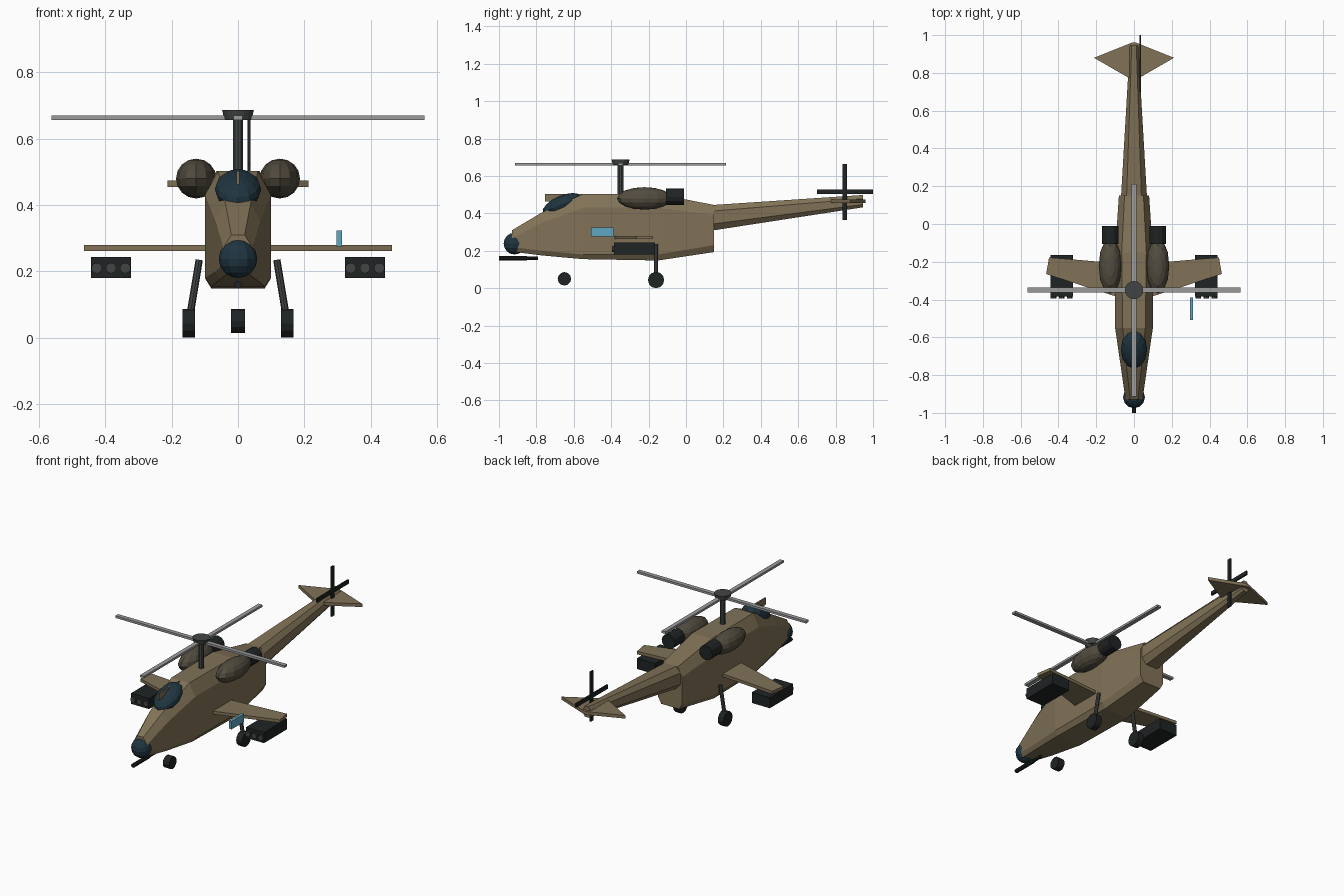
import bpy, bmesh
from math import radians, pi
from mathutils import Vector, Matrix

if "Cube" in bpy.data.objects:
    bpy.data.objects.remove(bpy.data.objects["Cube"])


def material(name, rgb):
    m = bpy.data.materials.new(name)
    m.diffuse_color = (*rgb, 1)
    m.use_nodes = True
    m.node_tree.nodes["Principled BSDF"].inputs["Base Color"].default_value = m.diffuse_color
    return m


TAN = material("tan_paint", (0.22, 0.17, 0.095))
ENGINE = material("engine_paint", (0.085, 0.073, 0.05))
DARK = material("dark_metal", (0.014, 0.017, 0.017))
GLASS = material("glass", (0.014, 0.036, 0.052))
STEEL = material("steel", (0.055, 0.06, 0.06))
BLADE = material("blade_grey", (0.33, 0.33, 0.33))
BLUE = material("blue_panel", (0.12, 0.38, 0.55))


def finish(name, bm, mat, matrix=Matrix()):
    bm.transform(matrix)
    bmesh.ops.recalc_face_normals(bm, faces=bm.faces)
    me = bpy.data.meshes.new(name)
    bm.to_mesh(me)
    bm.free()
    me.materials.append(mat)
    ob = bpy.data.objects.new(name, me)
    bpy.context.collection.objects.link(ob)
    return ob


def box(name, lo, hi, mat):
    lo, hi = Vector(lo), Vector(hi)
    bm = bmesh.new()
    bmesh.ops.create_cube(bm, size=1)
    return finish(name, bm, mat, Matrix.Translation((lo + hi) / 2) @ Matrix.Diagonal((*(hi - lo), 1)))


def rod(name, a, b, r, mat, n=10, r2=None):
    a, b = Vector(a), Vector(b)
    bm = bmesh.new()
    bmesh.ops.create_cone(bm, cap_ends=True, segments=n, radius1=r,
                          radius2=r if r2 is None else r2, depth=(b - a).length)
    rot = (b - a).to_track_quat('Z', 'Y').to_matrix().to_4x4()
    return finish(name, bm, mat, Matrix.Translation((a + b) / 2) @ rot)


def ball(name, c, radii, mat, tilt=0, n=12, rings=8):
    bm = bmesh.new()
    bmesh.ops.create_uvsphere(bm, u_segments=n, v_segments=rings, radius=1)
    return finish(name, bm, mat, Matrix.Translation(c) @ Matrix.Rotation(tilt, 4, 'X')
                  @ Matrix.Diagonal((*radii, 1)))


def loft(name, sections, mat):
    """Octagonal sections: y, bottom, lower edge, shoulder, top, widths bottom/middle/top."""
    bm = bmesh.new()
    rings = []
    for y, zb, zl, zs, zt, wb, w, wt in sections:
        half = [(wb, zb), (w, zl), (w, zs), (wt, zt)]
        pts = half + [(-x, z) for x, z in reversed(half)]
        rings.append([bm.verts.new((x, y, z)) for x, z in pts])
    for p, q in zip(rings, rings[1:]):
        for i in range(8):
            j = (i + 1) % 8
            bm.faces.new((p[i], p[j], q[j], q[i]))
    bm.faces.new(rings[0])
    bm.faces.new(rings[-1])
    return finish(name, bm, mat)


def plate(name, outline, z0, z1, mat):
    bm = bmesh.new()
    face = bm.faces.new([bm.verts.new((x, y, z0)) for x, y in outline])
    ext = bmesh.ops.extrude_face_region(bm, geom=[face])
    for v in ext["geom"]:
        if isinstance(v, bmesh.types.BMVert):
            v.co.z = z1
    return finish(name, bm, mat)


# Fuselage and tail boom
loft("fuselage", [
    (-0.93, 0.195, 0.22, 0.27, 0.31, 0.03, 0.045, 0.02),
    (-0.77, 0.175, 0.20, 0.35, 0.405, 0.055, 0.068, 0.038),
    (-0.55, 0.155, 0.18, 0.43, 0.503, 0.08, 0.1, 0.06),
    (-0.15, 0.148, 0.18, 0.43, 0.503, 0.08, 0.1, 0.065),
    (0.15, 0.193, 0.23, 0.39, 0.445, 0.06, 0.08, 0.05)], TAN)
loft("tail_boom", [
    (0.12, 0.305, 0.34, 0.41, 0.443, 0.04, 0.07, 0.04),
    (0.945, 0.432, 0.447, 0.478, 0.498, 0.012, 0.022, 0.012)], TAN)
plate("tail_stabilizer", [(-0.03, 0.775), (0.03, 0.775), (0.212, 0.88), (0.012, 0.96),
                          (-0.012, 0.96), (-0.212, 0.88)], 0.455, 0.474, TAN)

# Canopy, its thin fin, nose sensor and gun
ball("canopy", (0, -0.665, 0.448), (0.07, 0.11, 0.045), GLASS, radians(24))
box("canopy_fin", (-0.004, -0.755, 0.462), (0.004, -0.54, 0.503), TAN)
ball("nose_sensor", (0, -0.917, 0.238), (0.058, 0.058, 0.058), GLASS)
rod("gun_barrel", (0, -1, 0.16), (0, -0.85, 0.16), 0.012, DARK)
rod("gun_mount", (0, -0.86, 0.16), (0, -0.79, 0.16), 0.009, DARK)

# Parts on both sides
for side, s in (("left", -1), ("right", 1)):
    ball(side + "_engine", (0.126 * s, -0.222, 0.48), (0.061, 0.147, 0.06), ENGINE)
    rod(side + "_exhaust", (0.125 * s, -0.107, 0.488), (0.125 * s, -0.01, 0.488), 0.044, DARK, 12)
    plate(side + "_wing", [(0.06 * s, -0.395), (0.465 * s, -0.265), (0.45 * s, -0.177),
                           (0.06 * s, -0.21)], 0.262, 0.28, TAN)
    # Rocket pod with three tubes
    x0, x1 = sorted((0.323 * s, 0.443 * s))
    box(side + "_pod", (x0, -0.385, 0.18), (x1, -0.165, 0.244), DARK)
    for k in range(3):
        x = (0.34 + 0.043 * k) * s
        rod(f"{side}_tube_{k + 1}", (x, -0.395, 0.21), (x, -0.36, 0.21), 0.016, STEEL)
    # Main landing gear
    rod(side + "_gear_leg", (0.117 * s, -0.16, 0.235), (0.146 * s, -0.16, 0.06), 0.011, STEEL, 8)
    rod(side + "_wheel", (0.13 * s, -0.16, 0.0435), (0.168 * s, -0.16, 0.0435), 0.0435, DARK, 12)

rod("nose_wheel", (-0.021, -0.65, 0.05), (0.021, -0.65, 0.05), 0.036, DARK, 12)

# Blue panel ahead of the right wing
box("side_panel", (0.297, -0.508, 0.275), (0.313, -0.388, 0.323), BLUE)

# Main rotor
HY = -0.35
rod("rotor_mast", (0, HY, 0.49), (0, HY, 0.665), 0.016, STEEL)
rod("rotor_hub", (0, HY, 0.658), (0, HY, 0.687), 0.041, STEEL, 16, 0.048)
box("rotor_blades_across", (-0.563, HY - 0.013, 0.657), (0.563, HY + 0.013, 0.67), BLADE)
box("rotor_blades_along", (-0.013, HY - 0.563, 0.657), (0.013, HY + 0.563, 0.67), BLADE)

# Tail rotor
box("tail_rotor_upright", (0.029, 0.838, 0.365), (0.038, 0.862, 0.665), DARK)
box("tail_rotor_level", (0.029, 0.7, 0.503), (0.038, 1.0, 0.527), DARK)
